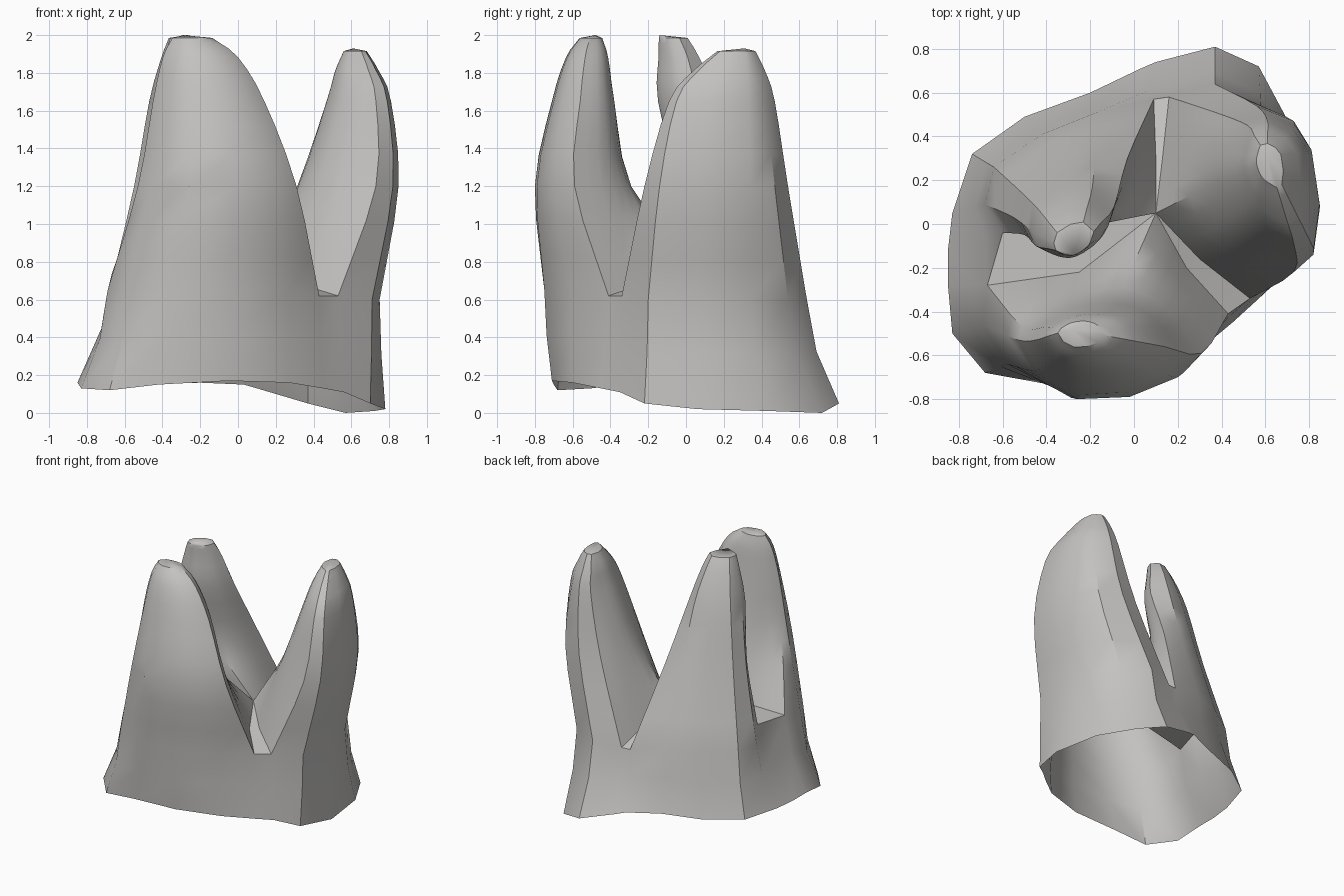
import bpy
import bmesh
from mathutils import Vector

default_cube = bpy.data.objects.get("Cube")
if default_cube:
    bpy.data.objects.remove(default_cube, do_unlink=True)

MID_HEIGHT = 1.2
UPPER_HEIGHT = 1.65
CENTRE = (.1, .05, .78)

# Each root runs counter-clockwise: the outer points, one for each point
# of its rim, then three inner ones that face the other roots
front_root = dict(
    rim=[(-.85, -.28, .16), (-.83, -.5, .13), (-.68, -.68, .12),
         (-.42, -.7, .15), (-.05, -.71, .17), (.27, -.6, .16),
         (.45, -.45, .13)],
    base=[(-.67, -.28, .73), (-.69, -.46, .65), (-.58, -.64, .65),
          (-.36, -.75, .65), (-.05, -.75, .65), (.26, -.61, .65),
          (.43, -.41, .62), (.24, -.2, .69), CENTRE, (-.25, -.22, .77)],
    mid=[(-.51, -.47), (-.53, -.53), (-.46, -.67), (-.26, -.8), (-.02, -.79),
         (.2, -.7), (.31, -.59), (.15, -.39), (-.05, -.29), (-.3, -.35)],
    upper=[(-.41, -.47), (-.45, -.53), (-.38, -.64), (-.24, -.71),
           (-.08, -.7), (.06, -.65), (.14, -.56), (.05, -.43),
           (-.1, -.38), (-.28, -.4)],
    tip=(-.29, -.48, 2.0), bluntness=.36,
)
left_root = dict(
    rim=[(.56, -.35, .11), (.7, -.22, .05), (.78, .06, .02),
         (.72, .44, .01), (.57, .72, 0), (.37, .81, .05), (.1, .74, .13)],
    base=[(.53, -.34, .62), (.71, -.2, .6), (.75, .08, .6),
          (.7, .34, .6), (.58, .54, .6), (.37, .64, .6),
          (.16, .58, .58), (.13, .3, .68), CENTRE, (.3, -.16, .69)],
    mid=[(.73, -.22), (.82, -.14), (.85, .08), (.81, .34), (.73, .47),
         (.56, .54), (.4, .5), (.34, .36), (.32, .16), (.45, -.08)],
    upper=[(.73, -.09), (.79, -.05), (.81, .12), (.78, .33), (.71, .42),
           (.61, .47), (.52, .45), (.49, .36), (.47, .22), (.55, .03)],
    tip=(.61, .31, 1.93), bluntness=.36,
)
back_root = dict(
    rim=[(.03, .71, .15), (-.2, .6, .16), (-.5, .49, .15),
         (-.74, .32, .15), (-.83, .05, .16), (-.85, -.12, .16)],
    base=[(.09, .57, .58), (-.17, .51, .65), (-.42, .41, .65),
          (-.64, .26, .65), (-.68, .09, .65), (-.6, -.04, .73),
          (-.25, 0, .78), CENTRE, (.1, .3, .68)],
    mid=[(-.03, .3), (-.18, .32), (-.36, .26), (-.52, .15), (-.55, .03),
         (-.5, -.05), (-.4, -.05), (-.2, -.02), (-.07, .12)],
    upper=[(-.09, .08), (-.19, .17), (-.31, .15), (-.44, .07), (-.47, -.03),
           (-.45, -.1), (-.36, -.14), (-.26, -.14), (-.14, -.05)],
    tip=(-.27, -.14, 2.0), bluntness=.48,
)
ROOTS = [front_root, left_root, back_root]


def spline(points, steps, straight=False):
    """Resample an open chain of points, curved or straight."""
    pts = [Vector(p) for p in points]
    ends = [2 * pts[0] - pts[1]] + pts + [2 * pts[-1] - pts[-2]]
    result = []
    for a, b, c, d in zip(ends, ends[1:], ends[2:], ends[3:]):
        for k in range(steps):
            t = k / steps
            if straight:
                result.append(b.lerp(c, t))
            else:
                result.append(b + .5 * t * ((c - a) + t * (
                    (2 * a - 5 * b + 4 * c - d) + t * (3 * (b - c) + d - a))))
    return result + [pts[-1]]


def closed_ring(points, outer_count, straight_inside=False):
    """Faceted outer arc and curved inner arc meeting in two corners."""
    outer = [Vector(p) for p in points[:outer_count]]
    inner = spline(points[outer_count - 1:] + points[:1], 3, straight_inside)
    return outer[:-1] + inner[:-1]


def at_height(points, z):
    return [(x, y, z) for x, y in points]


def shrink(ring, tip, scale, drop):
    """Scaled copy of a ring around the tip, just below it."""
    top = Vector(tip)
    return [Vector((top.x + (p.x - top.x) * scale,
                    top.y + (p.y - top.y) * scale, top.z - drop)) for p in ring]


def flare(low, high):
    """Point halfway up the trunk wall, pulled in to make it concave."""
    point = low.lerp(high, .7)
    point.z = (low.z + high.z) / 2
    return point


bm = bmesh.new()


def face(*corners):
    bm.faces.new([bm.verts.new(c) for c in corners])


def skin(lower, upper, closed):
    count = len(lower) if closed else len(lower) - 1
    for i in range(count):
        j = (i + 1) % len(lower)
        face(lower[i], lower[j], upper[j], upper[i])


def trunk_wall(rim, top):
    """Flared wall from the open rim up to the base of the roots."""
    rim = [Vector(p) for p in rim]
    top = [Vector(p) for p in top]
    halfway = [flare(low, high) for low, high in zip(rim, top)]
    skin(rim, halfway, closed=False)
    skin(halfway, top, closed=False)


for root in ROOTS:
    # Tapering root with a rounded tip
    count = len(root["rim"])
    base = closed_ring(root["base"], count, straight_inside=True)
    mid = closed_ring(at_height(root["mid"], MID_HEIGHT), count)
    upper = closed_ring(at_height(root["upper"], UPPER_HEIGHT), count)
    tip = root["tip"]
    levels = [base, mid, upper, shrink(upper, tip, .68, .12),
              shrink(upper, tip, root["bluntness"], .015)]
    columns = [spline(column, 3) for column in zip(*levels)]
    rows = list(zip(*columns))
    for lower, higher in zip(rows, rows[1:]):
        skin(lower, higher, closed=True)
    last = rows[-1]
    for i, corner in enumerate(last):
        face(corner, last[(i + 1) % len(last)], tip)
    trunk_wall(root["rim"], root["base"][:count])

# Narrow wall and grooved floor between neighbouring roots
for first, second in zip(ROOTS, ROOTS[1:] + ROOTS[:1]):
    count = len(first["rim"])
    p, q = first["base"][count - 1], second["base"][0]
    p_floor, q_floor = first["base"][count], second["base"][-1]
    trunk_wall([first["rim"][-1], second["rim"][0]], [p, q])
    face(p, q, q_floor, p_floor)
    face(p_floor, q_floor, CENTRE)

bmesh.ops.remove_doubles(bm, verts=bm.verts, dist=.0005)
mesh = bpy.data.meshes.new("branched_roots")
bm.to_mesh(mesh)
bm.free()

# Single warm grey surface
grey = bpy.data.materials.new("warm grey")
grey.use_nodes = True
colour = (.55, .54, .53, 1)
grey.diffuse_color = colour
grey.node_tree.nodes["Principled BSDF"].inputs["Base Color"].default_value = colour
mesh.materials.append(grey)

body = bpy.data.objects.new("branched_roots", mesh)
bpy.context.collection.objects.link(body)
bpy.ops.object.select_all(action="DESELECT")
body.select_set(True)
bpy.context.view_layer.objects.active = body
bpy.ops.object.shade_smooth_by_angle(angle=.6)
